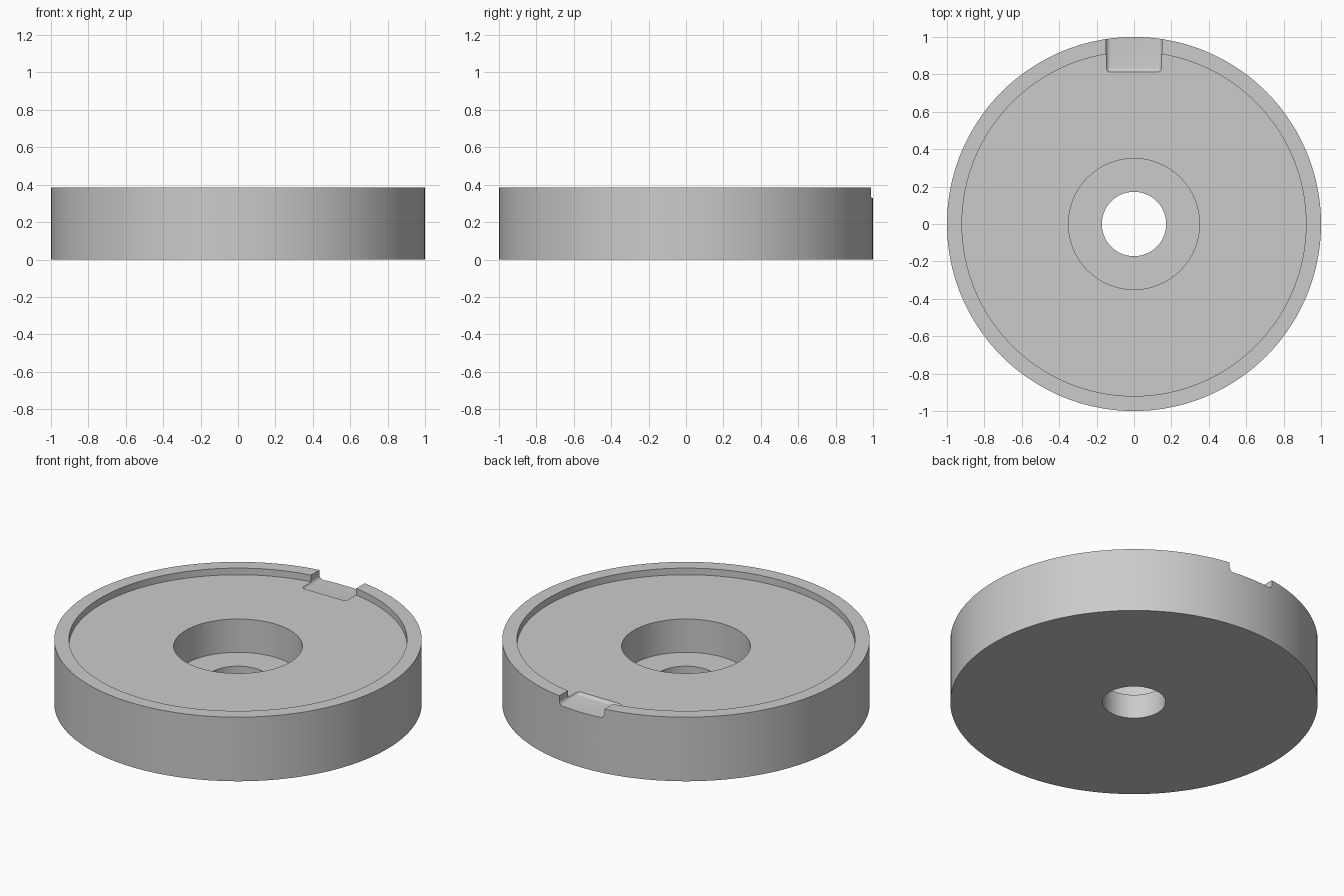
import bpy, bmesh, math
from mathutils import Matrix

if "Cube" in bpy.data.objects:
    bpy.data.objects.remove(bpy.data.objects["Cube"], do_unlink=True)

SEGMENTS = 144
HEIGHT, FLOOR, BORE_FLOOR, NOTCH_FLOOR = 0.385, 0.345, 0.145, 0.33
OUTER, RIM, BORE, HOLE = 1.0, 0.92, 0.35, 0.172

grey = bpy.data.materials.new("plain grey")
grey.use_nodes = True
colour = (0.6, 0.6, 0.6, 1)
grey.diffuse_color = colour
grey.node_tree.nodes["Principled BSDF"].inputs["Base Color"].default_value = colour


def make_object(name, bm):
    bmesh.ops.recalc_face_normals(bm, faces=bm.faces)
    mesh = bpy.data.meshes.new(name)
    bm.to_mesh(mesh)
    bm.free()
    mesh.materials.append(grey)
    obj = bpy.data.objects.new(name, mesh)
    bpy.context.collection.objects.link(obj)
    return obj


# Disc with raised rim, counterbore and through hole, turned from a profile
profile = [(HOLE, 0), (OUTER, 0), (OUTER, HEIGHT), (RIM, HEIGHT), (RIM, FLOOR),
           (BORE, FLOOR), (BORE, BORE_FLOOR), (HOLE, BORE_FLOOR)]
bm = bmesh.new()
rings = []
for i in range(SEGMENTS):
    a = math.tau * i / SEGMENTS
    rings.append([bm.verts.new((r * math.cos(a), r * math.sin(a), z)) for r, z in profile])
for i, ring in enumerate(rings):
    following = rings[(i + 1) % SEGMENTS]
    for j in range(len(profile)):
        k = (j + 1) % len(profile)
        bm.faces.new((ring[j], following[j], following[k], ring[k]))
disc = make_object("disc_body", bm)

# Rounded cutter for the notch through the back of the rim
bm = bmesh.new()
bmesh.ops.create_cube(bm, size=1, matrix=Matrix.Translation((0, 1.01, NOTCH_FLOOR + 0.2))
                      @ Matrix.Diagonal((0.3, 0.4, 0.4, 1)))
bmesh.ops.bevel(bm, geom=bm.edges[:], offset=0.025, segments=5, profile=0.5, affect='EDGES')
cutter = make_object("notch_cutter", bm)
cutter.hide_render = True

notch = disc.modifiers.new("notch", 'BOOLEAN')
notch.operation = 'DIFFERENCE'
notch.solver = 'EXACT'
notch.object = cutter

bpy.ops.object.select_all(action='DESELECT')
disc.select_set(True)
bpy.context.view_layer.objects.active = disc
bpy.ops.object.modifier_apply(modifier=notch.name)
bpy.data.objects.remove(cutter, do_unlink=True)
bpy.ops.object.shade_smooth_by_angle(angle=math.radians(30))
